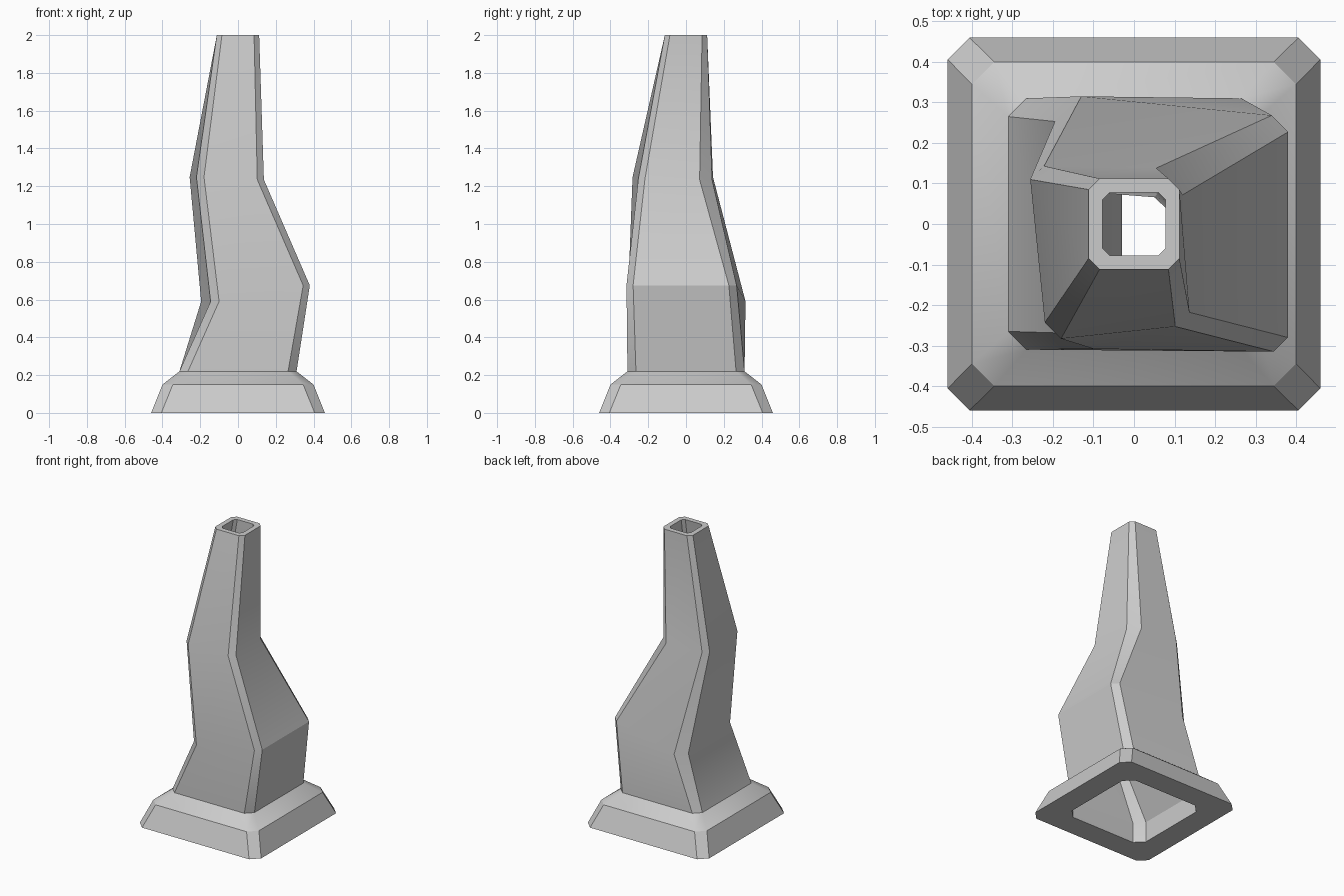
import bpy, bmesh, math

if "Cube" in bpy.data.objects:
    bpy.data.objects.remove(bpy.data.objects["Cube"])


def octagon(h, c, z):
    """Chamfered square, counterclockwise from the front right corner."""
    k = h - c
    xy = [(k, -h), (h, -k), (h, k), (k, h), (-k, h), (-h, k), (-h, -k), (-k, -h)]
    return [(x, y, z) for x, y in xy]


def tilted(xy, z_right, z_left):
    """Irregular ring whose right and left halves sit at different heights."""
    return [(x, y, z_right if i < 4 else z_left) for i, (x, y) in enumerate(xy)]


# Crooked stack: outer bends
outer_low = tilted([(0.345, -0.315), (0.38, -0.28), (0.38, 0.227), (0.34, 0.268),
                    (-0.13, 0.315), (-0.195, 0.253), (-0.145, -0.27), (-0.10, -0.308)], 0.675, 0.59)
outer_high = tilted([(0.102, -0.253), (0.137, -0.218), (0.12, 0.072), (0.055, 0.138),
                     (-0.222, 0.143), (-0.256, 0.11), (-0.22, -0.243), (-0.18, -0.283)], 1.235, 1.248)

# Crooked stack: inner bends of the flue
inner_low = tilted([(0.285, -0.265), (0.32, -0.23), (0.32, 0.18), (0.28, 0.22),
                    (0.0, 0.25), (-0.03, 0.21), (-0.03, -0.22), (0.0, -0.25)], 0.67, 0.60)
inner_high = tilted([(0.06, -0.21), (0.085, -0.185), (0.078, 0.04), (0.05, 0.066),
                     (-0.19, 0.085), (-0.21, 0.065), (-0.175, -0.21), (-0.15, -0.235)], 1.23, 1.25)

rings = [
    octagon(0.46, 0.054, 0.0),     # flared foot
    octagon(0.40, 0.055, 0.15),
    octagon(0.31, 0.045, 0.22),
    outer_low,
    outer_high,
    octagon(0.112, 0.027, 2.0),    # mouth rim
    octagon(0.078, 0.018, 2.0),
    inner_high,
    inner_low,
    octagon(0.30, 0.058, 0.14),    # inside of the foot
    octagon(0.30, 0.058, 0.0),
]

# Chimney: loft through all rings and close underneath
bm = bmesh.new()
loops = [[bm.verts.new(p) for p in ring] for ring in rings]
for a, b in zip(loops, loops[1:] + loops[:1]):
    for i in range(8):
        j = (i + 1) % 8
        bm.faces.new((a[i], a[j], b[j], b[i]))
bmesh.ops.recalc_face_normals(bm, faces=bm.faces)
mesh = bpy.data.meshes.new("chimney")
bm.to_mesh(mesh)
bm.free()
chimney = bpy.data.objects.new("chimney", mesh)
bpy.context.collection.objects.link(chimney)

# Soft shoulder on the foot, crisp edges elsewhere
bpy.context.view_layer.objects.active = chimney
chimney.select_set(True)
bpy.ops.object.shade_smooth_by_angle(angle=math.radians(30))
